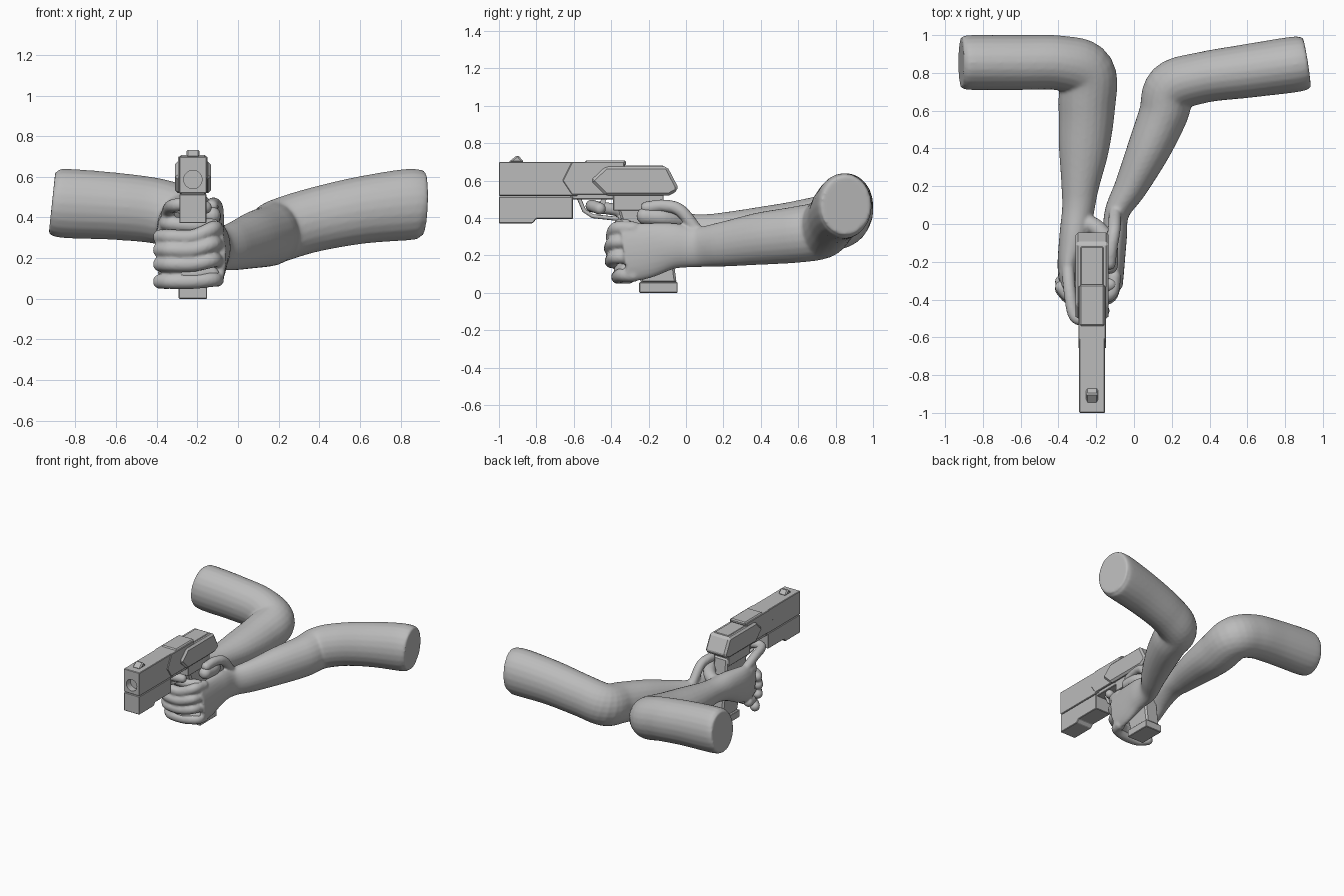
import bpy, bmesh, math
from mathutils import Vector

cube = bpy.data.objects.get("Cube")
if cube:
    bpy.data.objects.remove(cube, do_unlink=True)

grey = bpy.data.materials.new("plain grey")
grey.use_nodes = True
grey.diffuse_color = (0.5, 0.5, 0.5, 1)
grey.node_tree.nodes["Principled BSDF"].inputs["Base Color"].default_value = (0.5, 0.5, 0.5, 1)

GUN_X = -0.222
SIDES = 24


def add_object(name, bm):
    bmesh.ops.recalc_face_normals(bm, faces=bm.faces)
    mesh = bpy.data.meshes.new(name)
    bm.to_mesh(mesh)
    bm.free()
    mesh.materials.append(grey)
    obj = bpy.data.objects.new(name, mesh)
    bpy.context.collection.objects.link(obj)
    return obj


def spline(rows, steps=6):
    """Smooth path through rows of x, y, z, side radius, upright radius."""
    p = [Vector(r) for r in rows]
    p = [p[0] * 2 - p[1]] + p + [p[-1] * 2 - p[-2]]
    out = []
    for a, b, c, d in zip(p, p[1:], p[2:], p[3:]):
        for i in range(steps):
            t = i / steps
            out.append(b + (c - a) * (t / 2) + (a * 2 - b * 5 + c * 4 - d) * (t * t / 2)
                       + (b * 3 - a - c * 3 + d) * (t ** 3 / 2))
    return out + [p[-2]]


def tube(bm, rows):
    path = spline(rows)
    rings = []
    for i, s in enumerate(path):
        before, after = path[max(i - 1, 0)], path[min(i + 1, len(path) - 1)]
        along = (Vector(after[:3]) - Vector(before[:3])).normalized()
        side = along.cross(Vector((0, 0, 1))).normalized()
        up = side.cross(along)
        ring = []
        for k in range(SIDES):
            a = math.tau * k / SIDES
            ring.append(bm.verts.new(Vector(s[:3]) + side * (s[3] * math.cos(a)) + up * (s[4] * math.sin(a))))
        rings.append(ring)
    for r, q in zip(rings, rings[1:]):
        for k in range(SIDES):
            n = (k + 1) % SIDES
            bm.faces.new((r[k], r[n], q[n], q[k]))
    bm.faces.new(rings[0])
    bm.faces.new(rings[-1])


def finger(bm, points, r):
    """Tube of even thickness with rounded ends."""
    tube(bm, [(*p, r, r) for p in points])
    for end in (points[0], points[-1]):
        ball = bmesh.ops.create_uvsphere(bm, u_segments=16, v_segments=10, radius=r)
        bmesh.ops.translate(bm, verts=ball["verts"], vec=end)


def flesh(name, bm):
    """Fuse the overlapping tubes into one smooth skin."""
    obj = add_object(name, bm)
    fuse = obj.modifiers.new("fuse", 'REMESH')
    fuse.mode = 'VOXEL'
    fuse.voxel_size = 0.009
    fuse.use_smooth_shade = True
    soft = obj.modifiers.new("soften", 'SMOOTH')
    soft.factor = 0.5
    soft.iterations = 5


def prism(name, profile, half, bevel=0.004):
    """Side profile of y, z points, extruded evenly about the pistol's middle."""
    bm = bmesh.new()
    face = bm.faces.new([bm.verts.new((GUN_X - half, y, z)) for y, z in profile])
    new = bmesh.ops.extrude_face_region(bm, geom=[face])["geom"]
    bmesh.ops.translate(bm, vec=(half * 2, 0, 0), verts=[v for v in new if isinstance(v, bmesh.types.BMVert)])
    obj = add_object(name, bm)
    if bevel:
        mod = obj.modifiers.new("bevel", 'BEVEL')
        mod.width = bevel
        mod.segments = 1
    return obj


def block(name, y0, y1, z0, z1, half, bevel=0.004):
    return prism(name, [(y0, z0), (y1, z0), (y1, z1), (y0, z1)], half, bevel)


# Left arm, palm, fingers and thumb
bm = bmesh.new()
tube(bm, [(.915, .855, .465, .135, .155), (.85, .845, .465, .147, .175), (.6, .81, .435, .142, .165),
          (.36, .775, .385, .135, .157), (.2, .72, .335, .14, .155), (.155, .58, .31, .13, .15),
          (.08, .4, .29, .115, .14), (-.015, .2, .26, .088, .12), (-.09, .06, .245, .066, .108),
          (-.1, -.08, .25, .062, .125), (-.1, -.22, .225, .05, .15), (-.105, -.33, .21, .045, .155)])
for z, drop, back in ((.345, .04, 0), (.27, .03, -.01), (.19, .02, -.005), (.095, .01, .03)):
    finger(bm, [(-.105, -.28, z), (-.125, -.37 + back, z), (-.22, -.392 + back, z - drop),
                (-.33, -.385 + back, z - drop), (-.383, -.335 + back, z - drop)], .037)
finger(bm, [(-.1, .06, .33), (-.105, -.03, .44), (-.12, -.12, .465), (-.13, -.21, .455)], .034)
flesh("left_arm", bm)

# Right arm, palm, fingers, thumb and trigger finger
bm = bmesh.new()
tube(bm, [(-.915, .855, .475, .135, .15), (-.86, .855, .47, .145, .17), (-.6, .855, .455, .145, .165),
          (-.39, .852, .43, .145, .16), (-.255, .8, .385, .155, .155), (-.25, .62, .345, .15, .152),
          (-.265, .4, .335, .133, .125), (-.285, .2, .33, .1, .1), (-.295, .08, .33, .086, .09),
          (-.315, -.06, .32, .08, .11), (-.345, -.2, .29, .06, .14), (-.352, -.3, .28, .048, .14)])
for z in (.37, .29, .21, .13):
    finger(bm, [(-.36, -.26, z), (-.335, -.335, z), (-.22, -.35, z - .01), (-.125, -.32, z - .01)], .036)
finger(bm, [(-.3, .02, .35), (-.2, -.02, .38), (-.135, -.11, .4), (-.13, -.22, .41)], .046)
finger(bm, [(-.35, -.22, .39), (-.34, -.36, .44), (-.312, -.49, .46), (-.24, -.5, .465), (-.16, -.46, .45)], .033)
flesh("right_arm", bm)

# Pistol slide with a bored muzzle
slide = block("slide", -1, -.58, .518, .7, .068)
bm = bmesh.new()
bmesh.ops.create_cone(bm, cap_ends=True, segments=32, radius1=.045, radius2=.045, depth=.1)
for v in bm.verts:
    v.co = (GUN_X + v.co.x, v.co.z - 1, .587 + v.co.y)
cutter = add_object("muzzle_cutter", bm)
cutter.hide_render = True
cutter.hide_viewport = True
cut = slide.modifiers.new("muzzle", 'BOOLEAN')
cut.operation = 'DIFFERENCE'
cut.object = cutter

# Pistol body
prism("under_frame", [(-1, .372), (-.82, .372), (-.8, .395), (-.605, .395), (-.605, .515), (-1, .515)], .067)
block("inner_body", -.62, -.12, .5, .68, .06)
prism("middle_housing", [(-.66, .6), (-.61, .7), (-.33, .7), (-.33, .525), (-.61, .525)], .073)
block("top_plate", -.54, -.32, .68, .708, .066, .008)
prism("rear_housing", [(-.51, .6), (-.43, .675), (-.1, .675), (-.045, .57), (-.045, .545),
                       (-.09, .52), (-.43, .52)], .088, .014)
block("rear_cap", -.39, -.12, .44, .53, .064)
prism("front_sight", [(-.95, .698), (-.9, .738), (-.865, .698)], .032, .008)

# Grip, magazine base and trigger
prism("grip", [(-.38, .5), (-.11, .5), (-.05, .05), (-.24, .05)], .058, .012)
block("magazine_base", -.25, -.045, 0, .057, .07)
prism("trigger", [(-.45, .52), (-.42, .52), (-.44, .45), (-.47, .43)], .012, 0)

# Trigger guard loop
guard = bpy.data.curves.new("trigger_guard", 'CURVE')
guard.dimensions = '3D'
guard.bevel_depth = .011
guard.bevel_resolution = 2
loop = guard.splines.new('POLY')
bends = [(-.59, .52), (-.57, .5), (-.545, .44), (-.5, .41), (-.36, .395)]
loop.points.add(len(bends) - 1)
for point, (y, z) in zip(loop.points, bends):
    point.co = (GUN_X, y, z, 1)
guard.materials.append(grey)
bpy.context.collection.objects.link(bpy.data.objects.new("trigger_guard", guard))
